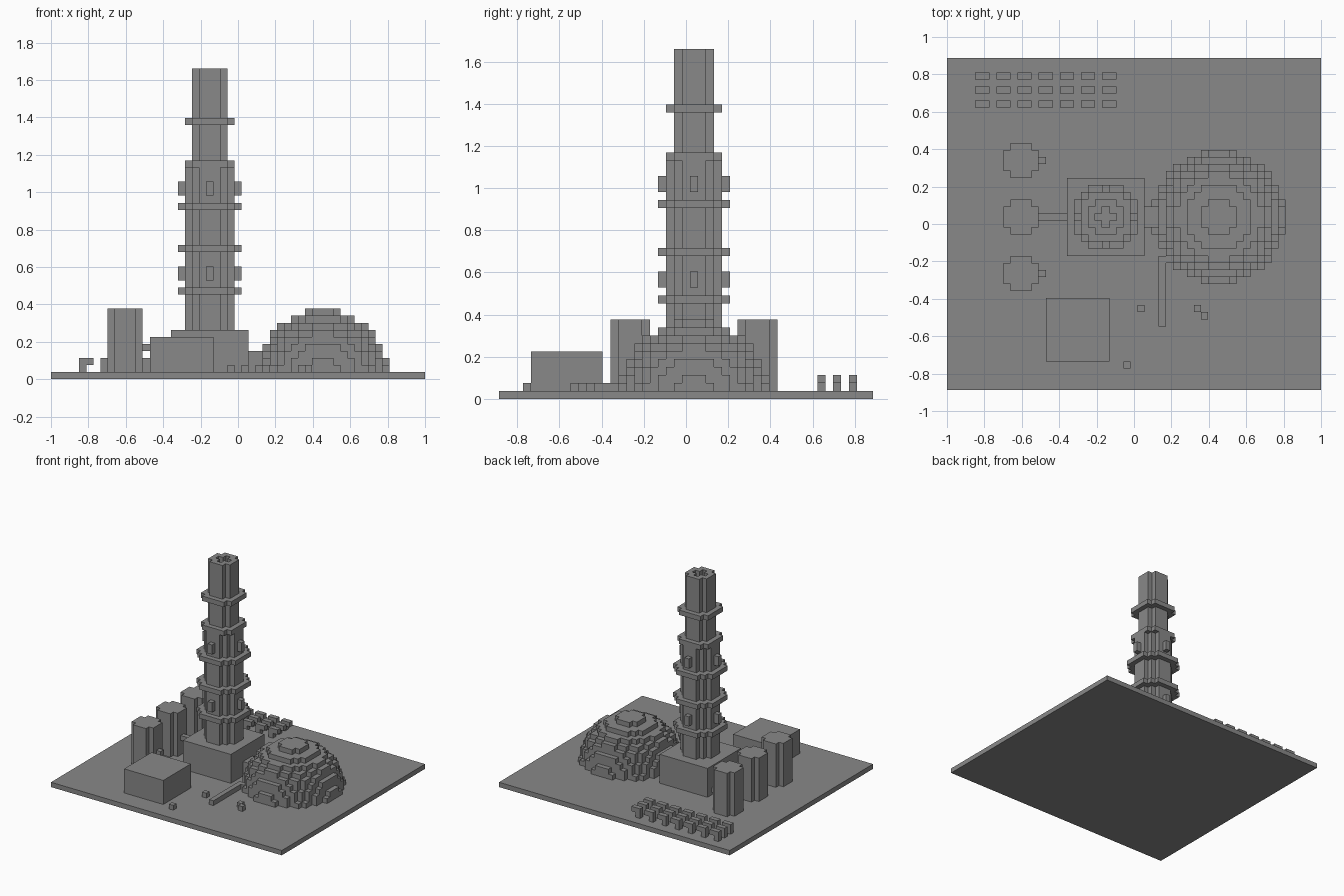
import bpy, bmesh

U = 2 / 53                      # size of one block
NX, NY = 53, 47                 # ground plate in blocks

if "Cube" in bpy.data.objects:
    bpy.data.objects.remove(bpy.data.objects["Cube"], do_unlink=True)

grey = bpy.data.materials.new("concrete_grey")
grey.use_nodes = True
COLOUR = (0.25, 0.25, 0.25, 1)
grey.diffuse_color = COLOUR
grey.node_tree.nodes["Principled BSDF"].inputs["Base Color"].default_value = COLOUR


def rect(x0, x1, y0, y1):
    """Solid footprint as one rectangle of blocks."""
    return {(i, j) for i in range(x0, x1) for j in range(y0, y1)}


def disc(cx, cy, r2):
    """Stepped round footprint about a centre block, r2 = squared radius."""
    n = int(r2 ** 0.5) + 1
    return {(cx + i, cy + j) for i in range(-n, n + 1) for j in range(-n, n + 1)
            if i * i + j * j <= r2}


def prism(bm, cells, z0, z1):
    """Extrude a block footprint, leaving out the faces between neighbours."""
    part = bmesh.new()

    def face(*pts):
        part.faces.new([part.verts.new((x * U - 1, (y - NY / 2) * U, z * U))
                        for x, y, z in pts])

    for i, j in cells:
        a, b, c, d = (i, j), (i + 1, j), (i + 1, j + 1), (i, j + 1)
        face(*[(*p, z1) for p in (a, b, c, d)])
        face(*[(*p, z0) for p in (d, c, b, a)])
        sides = [((0, -1), a, b), ((1, 0), b, c), ((0, 1), c, d), ((-1, 0), d, a)]
        for (dx, dy), p, q in sides:
            if (i + dx, j + dy) not in cells:
                face((*p, z0), (*q, z0), (*q, z1), (*p, z1))
    bmesh.ops.remove_doubles(part, verts=part.verts, dist=U / 100)
    bmesh.ops.dissolve_limit(part, angle_limit=0.01, verts=part.verts, edges=part.edges)
    temp = bpy.data.meshes.new("temp")
    part.to_mesh(temp)
    part.free()
    bm.from_mesh(temp)
    bpy.data.meshes.remove(temp)


def build(name, *layers):
    """One object from a stack of (footprint, bottom, top) layers."""
    bm = bmesh.new()
    for cells, z0, z1 in layers:
        prism(bm, cells, z0, z1)
    mesh = bpy.data.meshes.new(name)
    bm.to_mesh(mesh)
    bm.free()
    mesh.materials.append(grey)
    obj = bpy.data.objects.new(name, mesh)
    bpy.context.collection.objects.link(obj)
    return obj


# Ground and plain buildings
build("ground_plate", (rect(0, NX, 0, NY), 0, 1))
build("tower_plinth", (rect(17, 28, 19, 30), 1, 7))
build("storehouse", (rect(14, 23, 4, 13), 1, 6))

# Tower: wide lower shaft, slim hollow upper shaft
TX, TY = 22, 24
build("lower_shaft", (disc(TX, TY, 10), 7, 31))
build("lower_shaft_cap", (disc(TX, TY, 13), 30, 31))
build("upper_shaft", (disc(TX, TY, 5) - disc(TX, TY, 1), 31, 44))
for z in (12, 18, 24):
    build("tower_ring", (disc(TX, TY, 20), z, z + 1))
build("upper_ring", (disc(TX, TY, 13) - disc(TX, TY, 1), 36, 37))

# Window bays on all four sides
for z in (14, 26):
    for dx, dy in ((4, 0), (-4, 0), (0, 4), (0, -4)):
        build("window_bay", ({(TX + dx, TY + dy)}, z, z + 2))

# Stepped dome and its link to the plinth
build("dome", *[(disc(38, 24, 86 - z * z), z, z + 1) for z in range(1, 10)])
build("dome_link", (rect(28, 32, 23, 26), 1, 4))

# Storage tanks with pipes
for cy, end in ((16, 14), (24, 17), (32, 14)):
    build("tank", (disc(10, cy, 5), 1, 10))
    build("tank_pipe", (rect(13, end, cy, cy + 1), 4, 5))

# Rows of panels on posts
for x in range(4, 23, 3):
    for y in (40, 42, 44):
        build("solar_panel", ({(x, y)}, 1, 2), (rect(x, x + 2, y, y + 1), 2, 3))

# Low wall and loose blocks in the yard
build("low_wall", (rect(30, 31, 9, 19), 1, 2))
for x, y in ((27, 11), (35, 11), (36, 10), (25, 3)):
    build("loose_block", ({(x, y)}, 1, 2))
